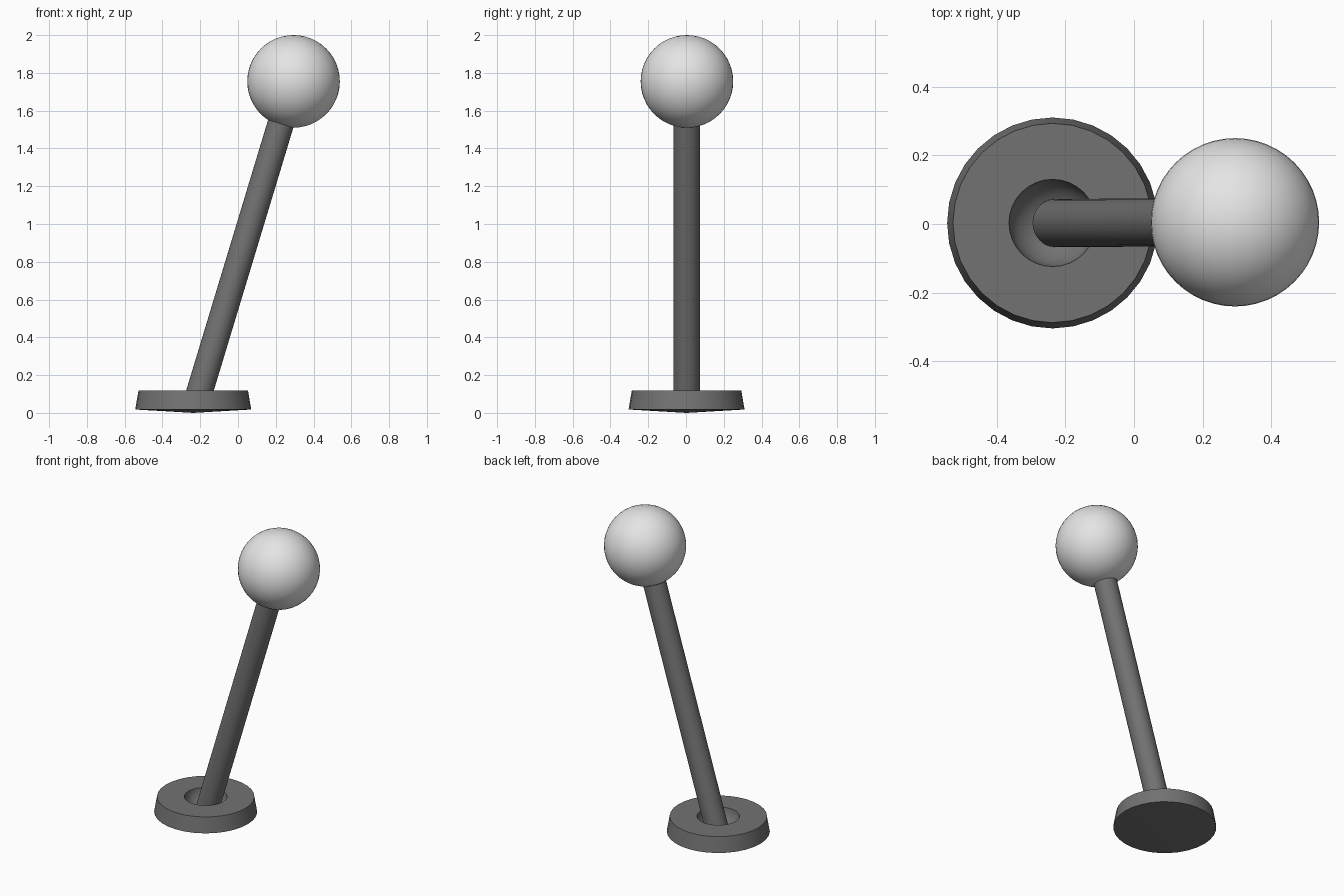
import bpy, bmesh, math
from mathutils import Vector

if "Cube" in bpy.data.objects:
    bpy.data.objects.remove(bpy.data.objects["Cube"])


def material(name, value):
    m = bpy.data.materials.new(name)
    m.diffuse_color = (value, value, value, 1)
    m.use_nodes = True
    m.node_tree.nodes["Principled BSDF"].inputs["Base Color"].default_value = m.diffuse_color
    return m


dark = material("dark grey", 0.17)
light = material("light grey", 0.78)


def finish(ob, name, mat):
    ob.name = name
    ob.data.materials.append(mat)
    bpy.ops.object.select_all(action='DESELECT')
    ob.select_set(True)
    bpy.context.view_layer.objects.active = ob
    bpy.ops.object.shade_smooth_by_angle(angle=math.radians(35))


def lathe(profile, steps, location):
    """Spin (radius, z) points around z; ends lie on the axis."""
    bm = bmesh.new()
    verts = [bm.verts.new((r, 0, z)) for r, z in profile]
    edges = [bm.edges.new(p) for p in zip(verts, verts[1:])]
    bmesh.ops.spin(bm, geom=verts + edges, cent=(0, 0, 0), axis=(0, 0, 1),
                   angle=math.tau, steps=steps, use_duplicate=False)
    bmesh.ops.remove_doubles(bm, verts=bm.verts, dist=1e-5)
    bmesh.ops.recalc_face_normals(bm, faces=bm.faces)
    me = bpy.data.meshes.new("lathe")
    bm.to_mesh(me)
    bm.free()
    ob = bpy.data.objects.new("lathe", me)
    bpy.context.collection.objects.link(ob)
    ob.location = location
    return ob


foot = Vector((-0.237, 0.003, 0.0))
head = Vector((0.294, 0.005, 1.755))

# Round base: slightly convex underside, tapered rim, bowl-shaped socket
bowl = [(0.127 * math.cos(a), 0.118 - 0.108 * math.sin(a))
        for a in (math.radians(d) for d in range(0, 90, 10))]
profile = [(0, 0), (0.307, 0.018), (0.29, 0.118)] + bowl + [(0, 0.01)]
finish(lathe(profile, 32, foot), "base", dark)

# Leaning rod from the socket into the ball
axis = (head - foot).normalized()
start = foot + axis * 0.03
bpy.ops.mesh.primitive_cylinder_add(
    vertices=32, radius=0.07, depth=(head - start).length - 0.2,
    location=start + axis * ((head - start).length - 0.2) / 2)
rod = bpy.context.object
rod.rotation_euler = axis.to_track_quat('Z', 'Y').to_euler()
finish(rod, "rod", dark)

# Ball knob
bpy.ops.mesh.primitive_uv_sphere_add(segments=48, ring_count=24,
                                     radius=0.245, location=head)
finish(bpy.context.object, "ball_knob", light)
